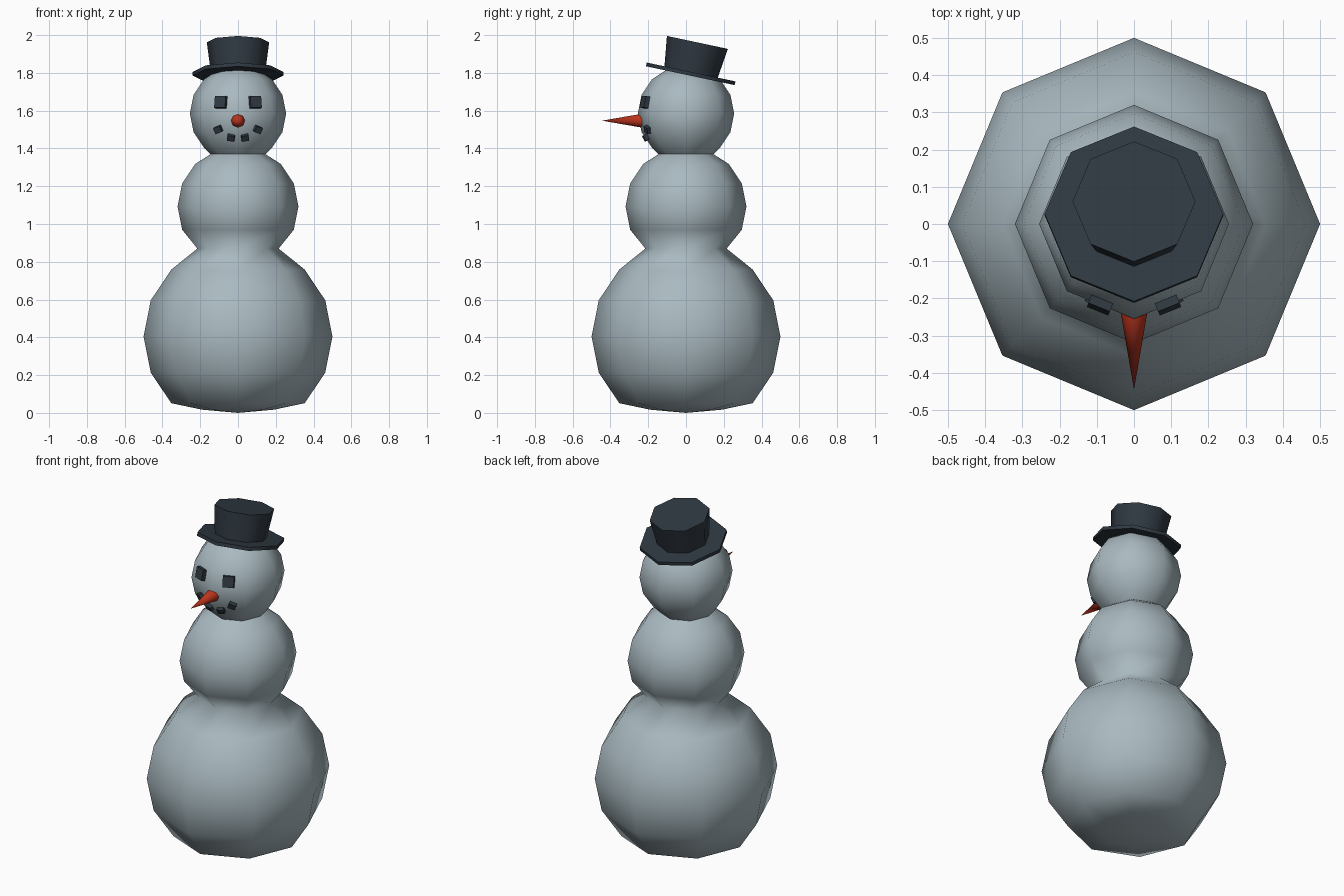
import bpy, bmesh
from math import sin, cos, pi, radians
from mathutils import Matrix, Euler

cube = bpy.data.objects.get("Cube")
if cube:
    bpy.data.objects.remove(cube, do_unlink=True)


def material(name, rgb):
    m = bpy.data.materials.new(name)
    m.use_nodes = True
    color = (*rgb, 1)
    m.diffuse_color = color
    m.node_tree.nodes["Principled BSDF"].inputs["Base Color"].default_value = color
    return m


snow = material("snow", (0.40, 0.49, 0.53))
coal = material("coal", (0.029, 0.041, 0.054))
carrot = material("carrot", (0.50, 0.034, 0.012))


def finish(bm, name, mat, matrix=None, smooth=None):
    bmesh.ops.recalc_face_normals(bm, faces=bm.faces)
    if matrix:
        bm.transform(matrix)
    mesh = bpy.data.meshes.new(name)
    bm.to_mesh(mesh)
    bm.free()
    mesh.materials.append(mat)
    ob = bpy.data.objects.new(name, mesh)
    bpy.context.collection.objects.link(ob)
    if smooth:
        bpy.ops.object.select_all(action='DESELECT')
        ob.select_set(True)
        bpy.context.view_layer.objects.active = ob
        bpy.ops.object.shade_smooth_by_angle(angle=radians(smooth))
    return ob


def lathe(name, profile, mat, matrix=None, smooth=180, sides=8):
    """Revolve (radius, height) pairs around z; a zero radius makes a pole."""
    bm = bmesh.new()
    rings = []
    for r, z in profile:
        n = sides if r > 0 else 1
        rings.append([bm.verts.new((r * cos(2 * pi * k / sides), r * sin(2 * pi * k / sides), z))
                      for k in range(n)])
    for a, b in zip(rings, rings[1:]):
        for k in range(sides):
            j = (k + 1) % sides
            corners = [a[k % len(a)], a[j % len(a)], b[j % len(b)], b[k % len(b)]]
            bm.faces.new(list(dict.fromkeys(corners)))
    return finish(bm, name, mat, matrix, smooth)


def ball(radius, centre, steps):
    """Profile points of a coarse ball, counted in eighths from its bottom."""
    return [(radius * sin(k * pi / 8), centre - radius * cos(k * pi / 8)) for k in steps]


# Snow body: flattened big ball blending into the middle ball
lathe("body", [(0, 0.0), (0.19, 0.017)] + ball(0.5, 0.405, range(2, 7))
      + [(0.215, 0.87)] + ball(0.32, 1.092, range(3, 7)) + [(0.145, 1.37)], snow)

# Head
lathe("head", [(0.145, 1.37)] + ball(0.255, 1.585, range(2, 8)) + [(0, 1.84)], snow)

# Top hat, tipped backwards
tip = Matrix.Translation((0, 0.025, 1.795)) @ Matrix.Rotation(radians(-12), 4, 'X')
lathe("hat_brim", [(0, -0.01), (0.24, -0.01), (0.24, 0.01), (0, 0.01)], coal, tip, 60)
lathe("hat_crown", [(0.143, 0), (0.165, 0.17), (0, 0.17)], coal, tip, 60)

# Carrot nose
forward = Matrix.Translation((0, -0.225, 1.547)) @ Matrix.Rotation(pi / 2, 4, 'X')
lathe("nose", [(0, 0), (0.038, 0), (0, 0.22)], carrot, forward, 60)


def lump(name, size, place, pitch, roll, yaw):
    bm = bmesh.new()
    bmesh.ops.create_cube(bm, size=1)
    turn = Euler((radians(pitch), radians(roll), radians(yaw)), 'YXZ').to_matrix().to_4x4()
    finish(bm, name, coal, Matrix.Translation(place) @ turn @ Matrix.Diagonal((*size, 1)))


# Coal eyes and smile, mirrored left and right
for side, label in ((1, "left"), (-1, "right")):
    lump(label + "_eye", (0.062, 0.026, 0.062), (side * 0.091, -0.217, 1.645), -11, 0, side * 22)
    lump(label + "_outer_mouth_coal", (0.04, 0.022, 0.034), (side * 0.105, -0.204, 1.50),
         18, side * 20, side * 24)
    lump(label + "_inner_mouth_coal", (0.038, 0.022, 0.032), (side * 0.037, -0.213, 1.457),
         28, side * -10, side * 12)
